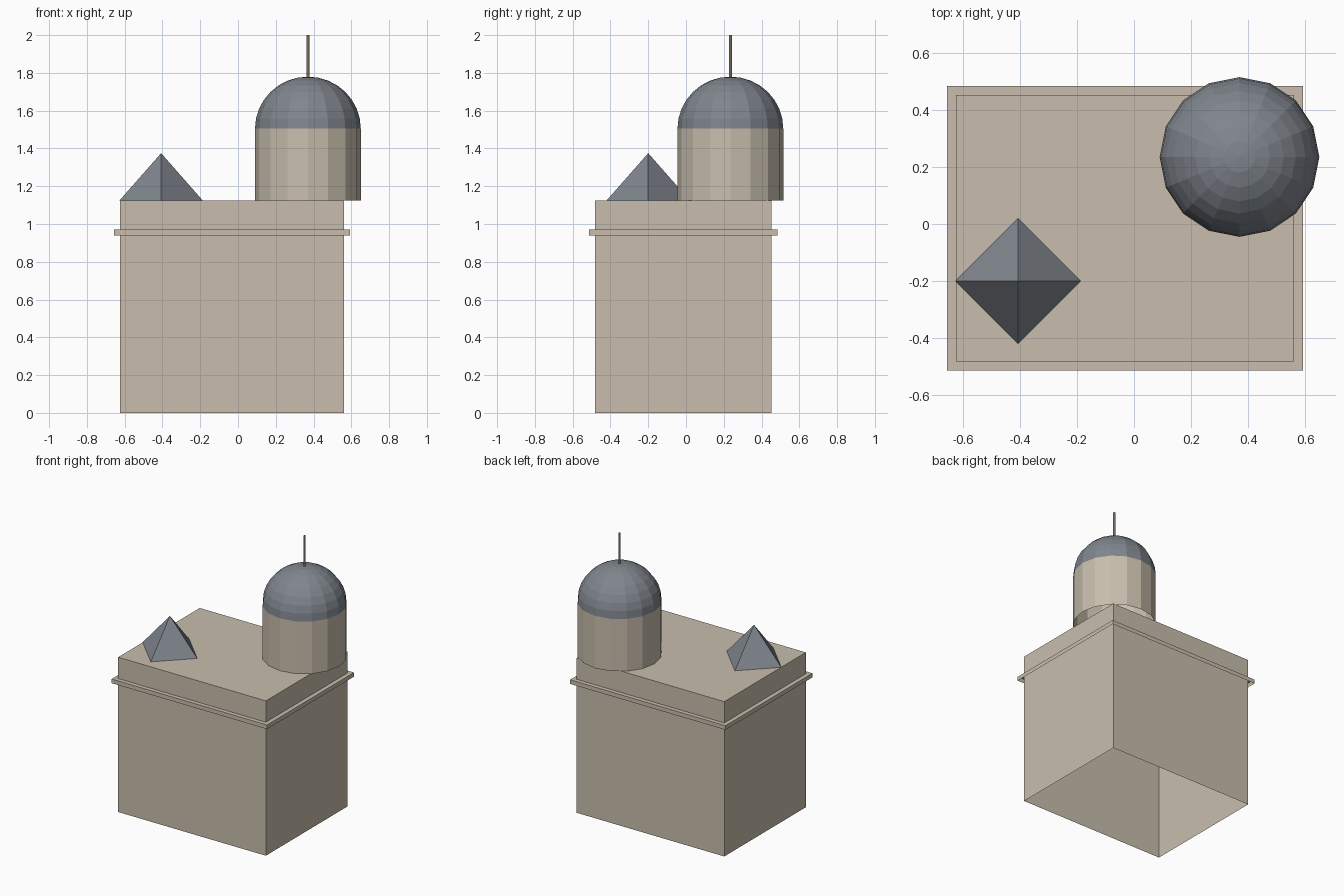
import bpy
import bmesh
from mathutils import Matrix, Vector

default = bpy.data.objects.get("Cube")
if default:
    bpy.data.objects.remove(default, do_unlink=True)


def make_material(name, rgb):
    mat = bpy.data.materials.new(name)
    mat.use_nodes = True
    color = (*rgb, 1.0)
    mat.diffuse_color = color
    mat.node_tree.nodes["Principled BSDF"].inputs["Base Color"].default_value = color
    return mat


stone = make_material("beige stone", (0.578, 0.515, 0.418))
slate = make_material("blue grey slate", (0.216, 0.238, 0.270))


def finish(name, bm, mat):
    mesh = bpy.data.meshes.new(name)
    bm.to_mesh(mesh)
    bm.free()
    mesh.materials.append(mat)
    obj = bpy.data.objects.new(name, mesh)
    bpy.context.collection.objects.link(obj)
    return obj


def open_box(name, low, high, mat):
    """Box between two corners, without a floor."""
    low, high = Vector(low), Vector(high)
    bm = bmesh.new()
    bmesh.ops.create_cube(bm, size=1)
    bm.normal_update()
    floor = [f for f in bm.faces if f.normal.z < -0.5]
    bmesh.ops.delete(bm, geom=floor, context="FACES")
    bmesh.ops.scale(bm, vec=high - low, verts=bm.verts)
    bmesh.ops.translate(bm, vec=(low + high) / 2, verts=bm.verts)
    return finish(name, bm, mat)


def tube(name, center, sides, r_low, r_high, z_low, z_high, mat):
    """Uncapped cylinder or cone standing between two heights."""
    bm = bmesh.new()
    place = Matrix.Translation((*center, (z_low + z_high) / 2))
    bmesh.ops.create_cone(bm, cap_ends=False, segments=sides, radius1=r_low,
                          radius2=r_high, depth=z_high - z_low, matrix=place)
    bmesh.ops.remove_doubles(bm, verts=bm.verts, dist=0.0001)
    bmesh.ops.recalc_face_normals(bm, faces=bm.faces)
    return finish(name, bm, mat)


def dome(name, center, radius, z_low, height, mat):
    """Upper half of a faceted sphere."""
    bm = bmesh.new()
    bmesh.ops.create_uvsphere(bm, u_segments=16, v_segments=16, radius=radius)
    lower = [v for v in bm.verts if v.co.z < -0.001]
    bmesh.ops.delete(bm, geom=lower, context="VERTS")
    bmesh.ops.scale(bm, vec=(1, 1, height / radius), verts=bm.verts)
    bmesh.ops.translate(bm, vec=(*center, z_low), verts=bm.verts)
    return finish(name, bm, mat)


ROOF = 1.125
TOWER = (0.37, 0.235)

# Main block and the ledge around it
open_box("main_block", (-0.625, -0.483, 0), (0.562, 0.453, ROOF), stone)
open_box("ledge", (-0.656, -0.514, 0.94), (0.593, 0.484, 0.97), stone)

# Round tower with dome and mast
tube("tower_wall", TOWER, 16, 0.28, 0.28, ROOF, 1.505, stone)
dome("tower_dome", TOWER, 0.28, 1.505, 0.275, slate)
tube("mast", TOWER, 8, 0.008, 0.008, 1.775, 2.0, stone)

# Small pyramid skylight on the roof
tube("roof_pyramid", (-0.407, -0.2), 4, 0.22, 0, ROOF, 1.375, slate)
